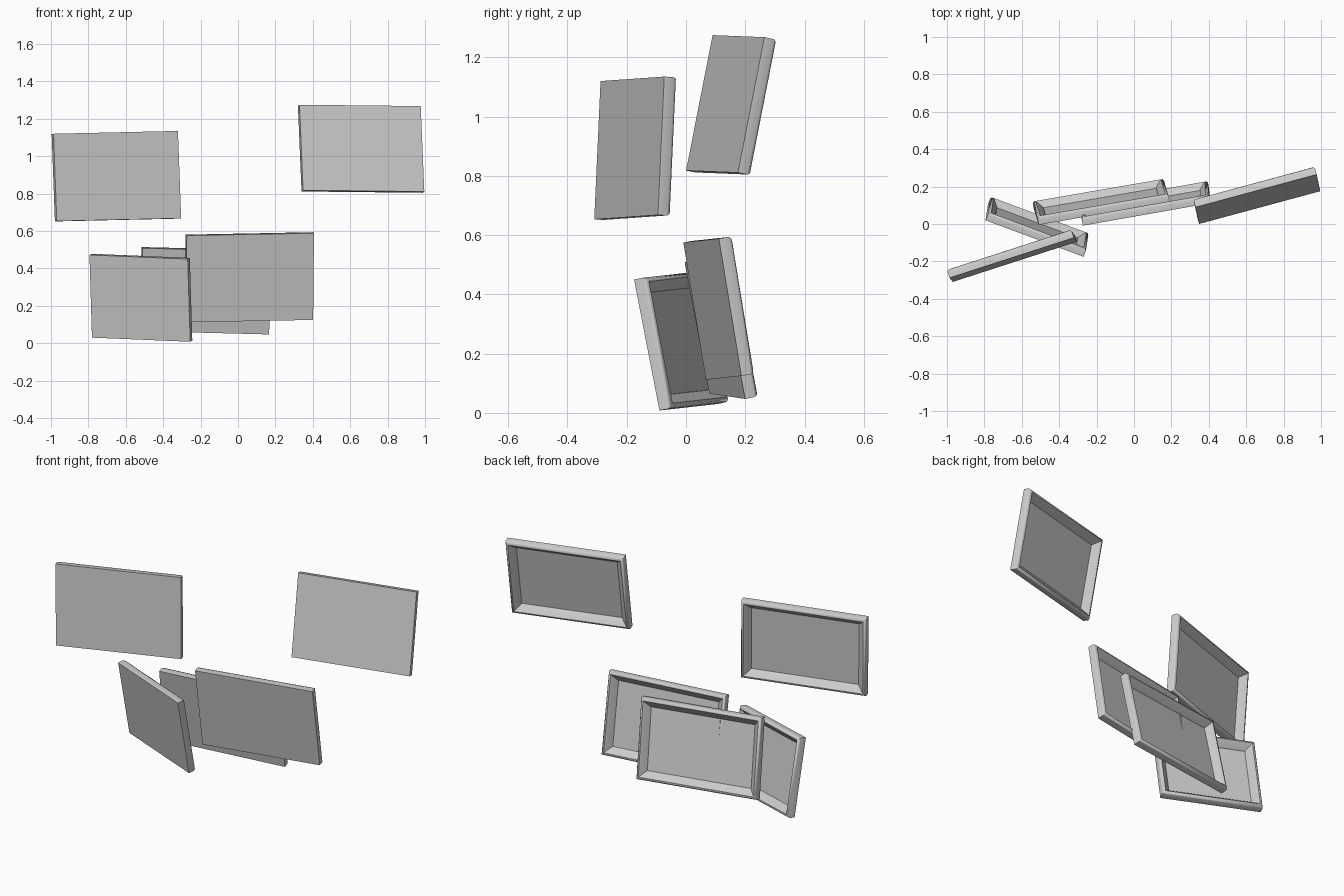
import bpy, bmesh, math
from mathutils import Vector, Matrix

if "Cube" in bpy.data.objects:
    bpy.data.objects.remove(bpy.data.objects["Cube"])

T = 0.046  # panel thickness
# frame cross-section: (inset from the outer edge, depth behind the front face)
PROFILE = [(0, 0), (0, 0.72 * T), (0.006, 0.94 * T), (0.016, T), (0.048, 0.3 * T), (0.05, 0.2 * T)]

# front-face corners: top left, top right, bottom left
PANELS = {
    "upper_left_panel": ((-0.985, -0.288, 1.12), (-0.32, -0.073, 1.135), (-0.97, -0.31, 0.653)),
    "upper_right_panel": ((0.33, 0.09, 1.275), (0.978, 0.265, 1.268), (0.347, 0.0, 0.818)),
    "lower_left_panel": ((-0.795, 0.02, 0.472), (-0.27, -0.175, 0.45), (-0.78, 0.105, 0.03)),
    "lower_middle_panel": ((-0.517, -0.006, 0.508), (0.184, 0.115, 0.490), (-0.528, 0.08, 0.065)),
    "lower_right_panel": ((-0.28, -0.01, 0.575), (0.40, 0.11, 0.588), (-0.272, 0.068, 0.112)),
}


def make_panel(name, tl, tr, bl):
    """Flat front sheet with a mitred frame around the open back."""
    tl, tr, bl = Vector(tl), Vector(tr), Vector(bl)
    w, h = (tr - tl).length, (tl - bl).length
    u = (tr - tl).normalized()
    n = (tl - bl).cross(u).normalized()
    if n.y < 0:
        n = -n
    v = (u.cross(n) * -1).normalized()
    if v.z < 0:
        v = -v
    centre = (tr + bl) / 2
    bm = bmesh.new()
    rings = []
    for inset, depth in PROFILE:
        a, b = w / 2 - inset, h / 2 - inset
        rings.append([bm.verts.new((x * a, depth, z * b))
                      for x, z in ((-1, -1), (1, -1), (1, 1), (-1, 1))])
    bm.faces.new(rings[0])    # front sheet
    bm.faces.new(rings[-1])   # back of the sheet
    for r, s in zip(rings, rings[1:]):
        for i in range(4):
            j = (i + 1) % 4
            bm.faces.new((r[i], r[j], s[j], s[i]))
    bmesh.ops.recalc_face_normals(bm, faces=bm.faces[:])
    me = bpy.data.meshes.new(name)
    bm.to_mesh(me)
    bm.free()
    ob = bpy.data.objects.new(name, me)
    bpy.context.collection.objects.link(ob)
    ob.matrix_world = Matrix.Translation(centre) @ Matrix((u, n, v)).transposed().to_4x4()
    bpy.ops.object.select_all(action='DESELECT')
    ob.select_set(True)
    bpy.context.view_layer.objects.active = ob
    bpy.ops.object.shade_smooth_by_angle(angle=math.radians(50))


for name, corners in PANELS.items():
    make_panel(name, *corners)
